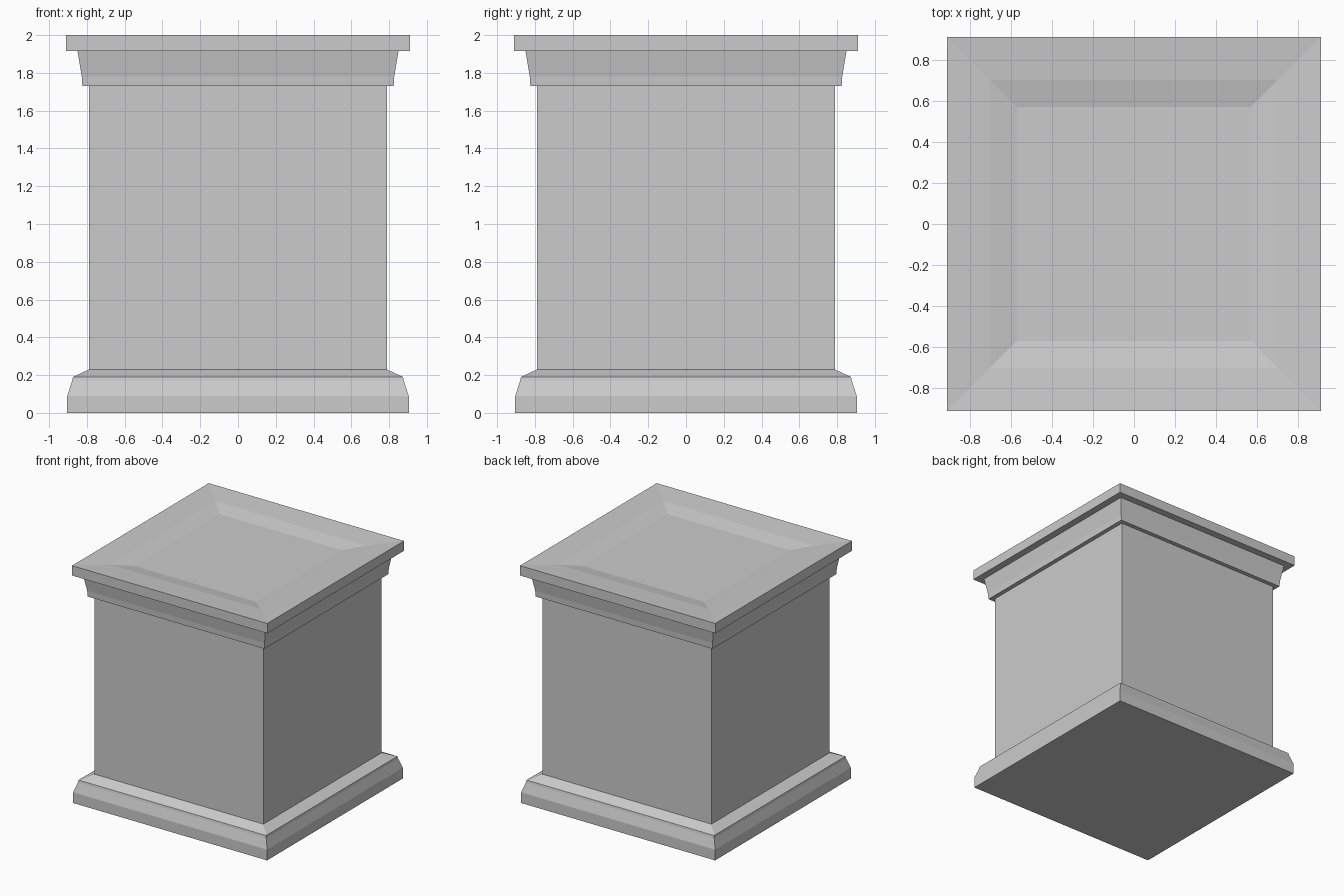
import bpy
import bmesh

cube = bpy.data.objects.get("Cube")
if cube:
    bpy.data.objects.remove(cube, do_unlink=True)

# One plain stone grey
GREY = (0.6, 0.6, 0.6, 1.0)
stone = bpy.data.materials.new("stone_grey")
stone.use_nodes = True
stone.diffuse_color = GREY
bsdf = stone.node_tree.nodes["Principled BSDF"]
bsdf.inputs["Base Color"].default_value = GREY
bsdf.inputs["Roughness"].default_value = 0.8

CORNERS = ((-1, -1), (1, -1), (1, 1), (-1, 1))


def square_loft(name, profile, close_bottom=False, close_top=False):
    """Stack square rings of (half width, height) and bridge them."""
    bm = bmesh.new()
    rings = [[bm.verts.new((sx * r, sy * r, z)) for sx, sy in CORNERS]
             for r, z in profile]
    for low, high in zip(rings, rings[1:]):
        for i in range(4):
            j = (i + 1) % 4
            bm.faces.new((low[i], low[j], high[j], high[i]))
    if close_bottom:
        bm.faces.new(rings[0][::-1])
    if close_top:
        bm.faces.new(rings[-1])
    mesh = bpy.data.meshes.new(name)
    bm.to_mesh(mesh)
    bm.free()
    mesh.materials.append(stone)
    obj = bpy.data.objects.new(name, mesh)
    bpy.context.collection.objects.link(obj)
    return obj


# Moulded foot with a sloped shoulder
square_loft("base_moulding",
            [(0.904, 0), (0.904, 0.09), (0.878, 0.17), (0.874, 0.19), (0.788, 0.23)],
            close_bottom=True)

# Plain square body
square_loft("shaft", [(0.788, 0.23), (0.788, 1.73)])

# Flared moulding below the slab
square_loft("cornice",
            [(0.788, 1.73), (0.824, 1.73), (0.827, 1.78), (0.85, 1.917)])

# Top slab with a shallow sunken panel
square_loft("top_slab",
            [(0.85, 1.917), (0.91, 1.917), (0.91, 2.0),
             (0.70, 1.985), (0.57, 1.96)],
            close_top=True)
